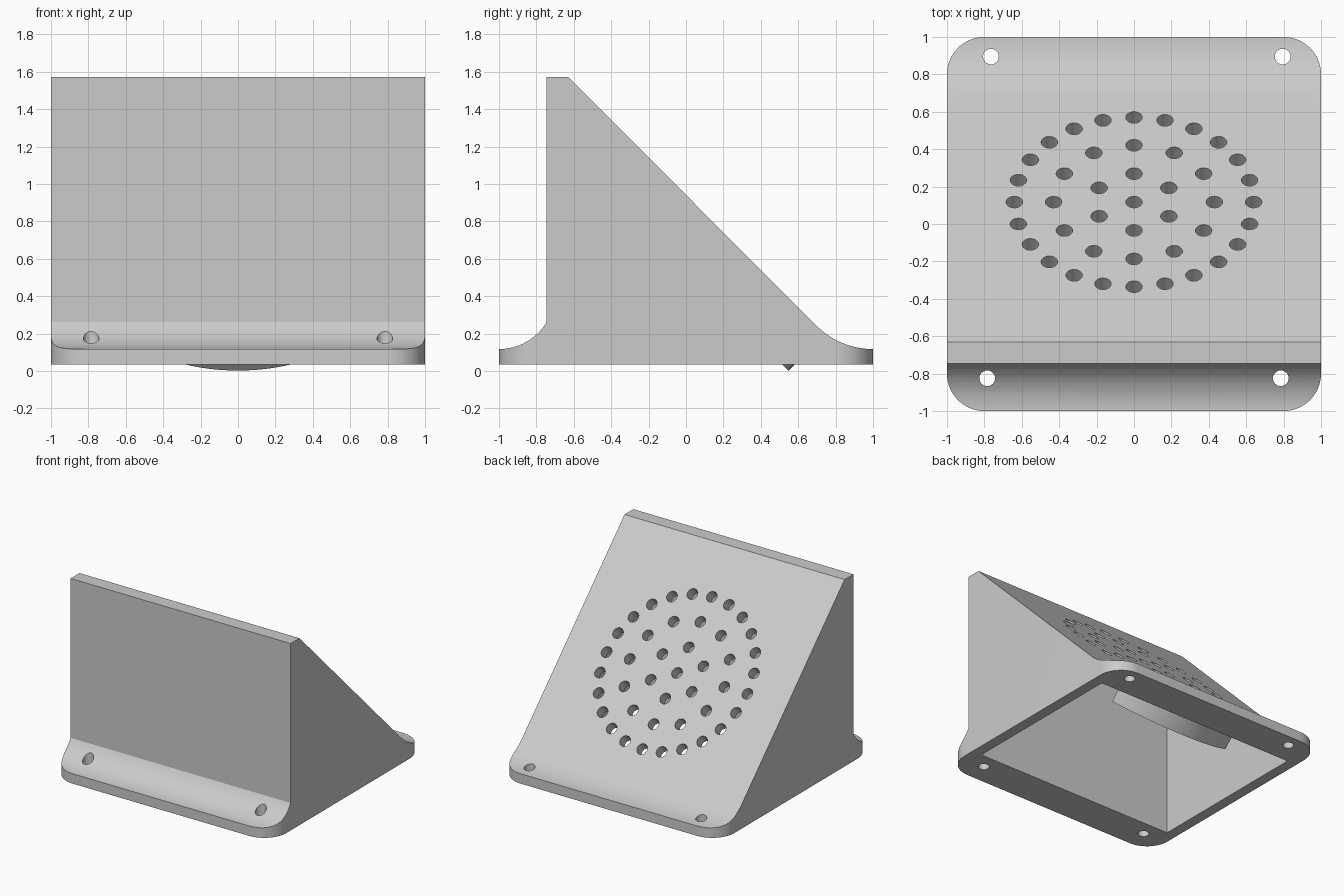
import bpy
import bmesh
from math import sin, cos, pi, radians
from mathutils import Matrix, Vector

cube = bpy.data.objects.get("Cube")
if cube:
    bpy.data.objects.remove(cube, do_unlink=True)

grey = bpy.data.materials.new("plain grey")
grey.use_nodes = True
colour = (0.6, 0.6, 0.6, 1)
grey.diffuse_color = colour
grey.node_tree.nodes["Principled BSDF"].inputs["Base Color"].default_value = colour

BASE = 0.036                           # underside of the mounting flange
FLANGE = 0.117                         # top of the flange at its edges
NORMAL = Vector((0, 1, 1)).normalized()   # outward from the sloped panel
DOWN = Vector((0, 1, -1)).normalized()    # down along the sloped panel
CENTRE = Vector((0, 0.118, 0.824))        # middle of the grille


def finish(name, bm):
    bmesh.ops.recalc_face_normals(bm, faces=bm.faces)
    mesh = bpy.data.meshes.new(name)
    bm.to_mesh(mesh)
    bm.free()
    mesh.materials.append(grey)
    obj = bpy.data.objects.new(name, mesh)
    bpy.context.collection.objects.link(obj)
    return obj


def prism(name, points, offset):
    """Closed outline of 3D points swept along an offset."""
    bm = bmesh.new()
    face = bm.faces.new([bm.verts.new(p) for p in points])
    swept = bmesh.ops.extrude_face_region(bm, geom=[face])["geom"]
    verts = [v for v in swept if isinstance(v, bmesh.types.BMVert)]
    bmesh.ops.translate(bm, verts=verts, vec=offset)
    return finish(name, bm)


def arc(cx, cy, r, start, end, steps):
    angles = [radians(start + (end - start) * i / steps) for i in range(steps + 1)]
    return [(cx + r * cos(a), cy + r * sin(a)) for a in angles]


def add_cylinder(bm, centre, axis, radius, depth):
    turn = Vector((0, 0, 1)).rotation_difference(axis).to_matrix().to_4x4()
    bmesh.ops.create_cone(bm, cap_ends=True, segments=24, radius1=radius,
                          radius2=radius, depth=depth,
                          matrix=Matrix.Translation(centre) @ turn)


def select_only(obj):
    bpy.ops.object.select_all(action="DESELECT")
    obj.select_set(True)
    bpy.context.view_layer.objects.active = obj


def boolean(obj, cutter, operation):
    cutter.hide_render = True
    mod = obj.modifiers.new("cut", "BOOLEAN")
    mod.operation, mod.object, mod.solver = operation, cutter, "EXACT"
    select_only(obj)
    bpy.ops.object.modifier_apply(modifier=mod.name)
    bpy.data.objects.remove(cutter, do_unlink=True)


# Wedge housing: side profile with coved flanges front and back
r_back, r_front = 0.427, 0.297
profile = [(-1, BASE), (1, BASE)]
profile += arc(1, FLANGE + r_back, r_back, 270, 225, 14)
profile += [(-0.63, 1.572), (-0.745, 1.572)]
profile += arc(-1, FLANGE + r_front, r_front, 329.2, 270, 16)
housing = prism("speaker_housing", [(-1, y, z) for y, z in profile], (2, 0, 0))

# Rounded vertical corners of the flange
outline = []
for sx, sy, start in ((1, 1, 0), (-1, 1, 90), (-1, -1, 180), (1, -1, 270)):
    outline += arc(0.8 * sx, 0.8 * sy, 0.2, start, start + 90, 14)
rounded = prism("corner_cutter", [(x, y, -0.5) for x, y in outline], (0, 0, 3))
boolean(housing, rounded, "INTERSECT")

# Hollow interior, open underneath, leaving a thin sloped panel
hollow = [(-0.7, -0.2), (0.71, -0.2), (0.71, 0.105), (-0.7, 1.515)]
cavity = prism("cavity_cutter", [(-0.912, y, z) for y, z in hollow], (1.824, 0, 0))
boolean(housing, cavity, "DIFFERENCE")

# Grille holes in concentric rings, and four screw holes
bm = bmesh.new()
for radius, count in ((0, 1), (0.215, 6), (0.43, 12), (0.64, 24)):
    for i in range(count):
        a = 2 * pi * i / count
        spot = CENTRE + Vector((radius * sin(a), 0, 0)) + DOWN * radius * cos(a)
        add_cylinder(bm, spot - NORMAL * 0.05, NORMAL, 0.044, 0.3)
for x, y in ((-0.785, -0.825), (0.785, -0.825), (-0.765, 0.895), (0.795, 0.895)):
    add_cylinder(bm, Vector((x, y, 0.2)), Vector((0, 0, 1)), 0.042, 0.8)
boolean(housing, finish("hole_cutter", bm), "DIFFERENCE")

# Curved lips behind the panel that hold the speaker below and above
outer, inner, spread = 0.885, 0.8, 39
ring = arc(0, 0, outer, -spread, spread, 24) + arc(0, 0, inner, spread, -spread, 24)
start = CENTRE - NORMAL * 0.277
parts = [housing]
for name, way in (("lower_speaker_lip", DOWN), ("upper_speaker_lip", -DOWN)):
    points = [start + way * u + Vector((v, 0, 0)) for u, v in ring]
    parts.append(prism(name, points, NORMAL * 0.2))

for obj in parts:
    select_only(obj)
    bpy.ops.object.shade_smooth_by_angle(angle=radians(30))
